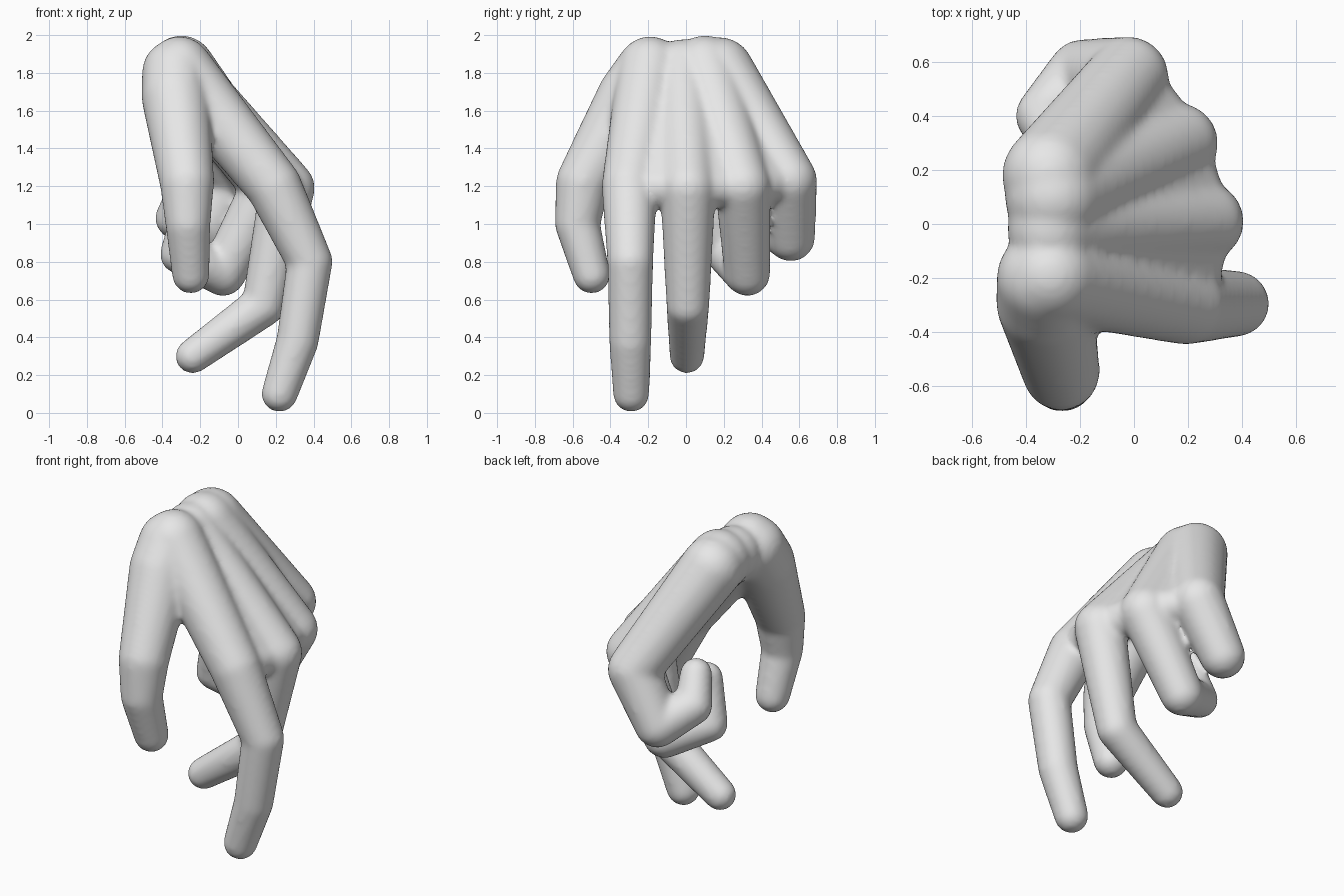
import bpy, bmesh
from mathutils import Vector, Matrix

cube = bpy.data.objects.get("Cube")
if cube:
    bpy.data.objects.remove(cube, do_unlink=True)

skin = bpy.data.materials.new("light_grey")
skin.use_nodes = True
GREY = (0.8, 0.8, 0.8, 1)
skin.diffuse_color = GREY
skin.node_tree.nodes["Principled BSDF"].inputs["Base Color"].default_value = GREY

bm = bmesh.new()


def blob(balls):
    """Closed skin stretched around balls given as (x, y, z, radius)."""
    part = bmesh.new()
    for x, y, z, r in balls:
        bmesh.ops.create_icosphere(part, subdivisions=3, radius=r,
                                   matrix=Matrix.Translation((x, y, z)))
    hull = bmesh.ops.convex_hull(part, input=part.verts[:])
    loose = {g for g in hull["geom_interior"] + hull["geom_unused"]
             if isinstance(g, bmesh.types.BMVert)}
    bmesh.ops.delete(part, geom=list(loose), context="VERTS")
    mesh = bpy.data.meshes.new("part")
    part.to_mesh(mesh)
    part.free()
    bm.from_mesh(mesh)
    bpy.data.meshes.remove(mesh)


# Joints from wrist to tip of each finger
thumb = [(-.33, -.2, 1.8, .18), (-.33, -.29, 1.67, .182), (-.27, -.545, 1.22, .145),
         (-.265, -.575, 1.0, .12), (-.25, -.5, .73, .1)]
index = [(-.31, -.19, 1.82, .175), (.19, -.3, 1.2, .148), (.38, -.295, .8, .122),
         (.315, -.295, .38, .113), (.22, -.29, .1, .097)]
middle = [(-.31, -.02, 1.82, .16), (.26, .01, 1.19, .148), (.135, .01, .57, .115),
          (-.24, .005, .3, .093)]
ring = [(-.3, .1, 1.82, .18), (.165, .3, 1.2, .148), (-.08, .325, .74, .123),
        (-.31, .21, .84, .105), (-.25, .15, 1.09, .092)]
little = [(-.31, .18, 1.81, .18), (-.02, .545, 1.23, .15), (-.19, .555, .93, .13),
          (-.33, .4, 1.03, .11), (-.28, .3, 1.18, .092)]
fingers = [thumb, index, middle, ring, little]
for finger in fingers:
    for a, b in zip(finger, finger[1:]):
        blob([a, b])

# Palm webs between neighbouring finger bones, thinner than the bones
for f, g in zip(fingers[1:], fingers[2:]):
    blob([(x, y, z, r * .72) for x, y, z, r in f[:2] + g[:2]])

# Web joining the thumb base to the palm
blob([(x, y, z, r * .8) for x, y, z, r in (thumb[0], thumb[1], index[0], middle[0])])

mesh = bpy.data.meshes.new("hand")
bm.to_mesh(mesh)
bm.free()
hand = bpy.data.objects.new("hand", mesh)
bpy.context.collection.objects.link(hand)
mesh.materials.append(skin)

# Fuse the parts and soften the seams
remesh = hand.modifiers.new("fuse", "REMESH")
remesh.mode = "VOXEL"
remesh.voxel_size = .016
remesh.use_smooth_shade = True
smooth = hand.modifiers.new("soften", "SMOOTH")
smooth.factor = .5
smooth.iterations = 14

bpy.ops.object.select_all(action="DESELECT")
hand.select_set(True)
bpy.context.view_layer.objects.active = hand
for name in ("fuse", "soften"):
    bpy.ops.object.modifier_apply(modifier=name)
bpy.ops.object.shade_smooth()
